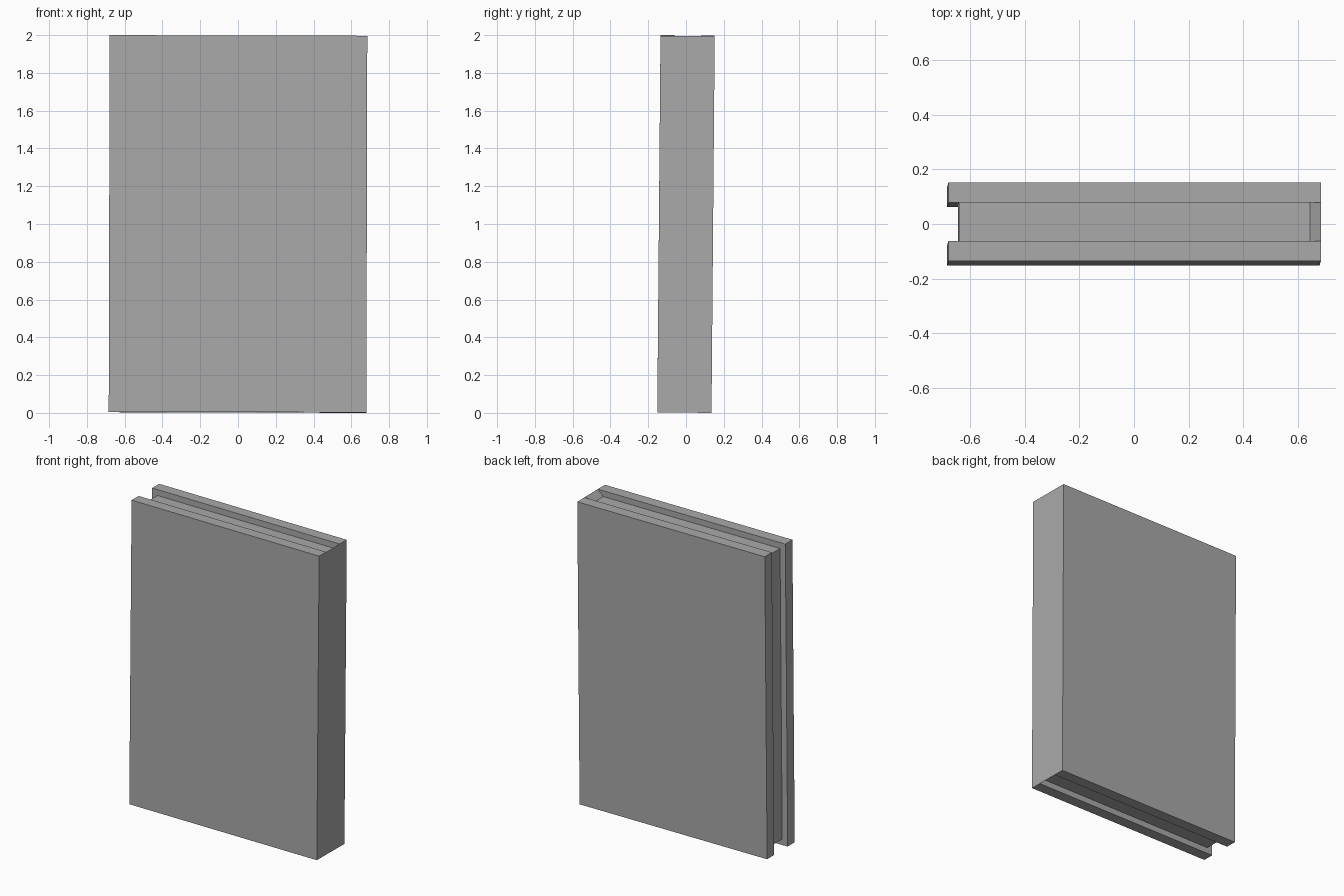
import bpy
import bmesh
from math import copysign

default = bpy.data.objects.get("Cube")
if default:
    bpy.data.objects.remove(default, do_unlink=True)

WIDTH, DEPTH, HEIGHT = 1.364, 0.287, 1.994
PAGE_HALF = 0.07    # half thickness of the page block
RECESS = 0.039      # how far the pages sit inside the covers

# Single flat material
grey = bpy.data.materials.new("plain_grey")
grey.use_nodes = True
colour = (0.4, 0.4, 0.4, 1)
grey.diffuse_color = colour
grey.node_tree.nodes["Principled BSDF"].inputs["Base Color"].default_value = colour

# Solid block, sliced into front cover, pages and back cover
bm = bmesh.new()
bmesh.ops.create_cube(bm, size=1)
bmesh.ops.scale(bm, vec=(WIDTH, DEPTH, HEIGHT), verts=bm.verts)
for y in (-PAGE_HALF, PAGE_HALF):
    bmesh.ops.bisect_plane(bm, geom=bm.verts[:] + bm.edges[:] + bm.faces[:],
                           plane_co=(0, y, 0), plane_no=(0, 1, 0))

# Sink the page edges on every side but the spine
bm.normal_update()
pages = [f for f in bm.faces
         if abs(f.calc_center_median().y) < 0.01 and f.normal.x < 0.5]
sunk = bmesh.ops.extrude_face_region(bm, geom=pages)["geom"]
for v in sunk:
    if isinstance(v, bmesh.types.BMVert):
        v.co.x -= copysign(RECESS, v.co.x)
        v.co.z -= copysign(RECESS, v.co.z)
bmesh.ops.delete(bm, geom=[f for f in pages if f.is_valid], context="FACES")

# Clean the seams on the spine
bmesh.ops.dissolve_limit(bm, angle_limit=0.01, verts=bm.verts[:], edges=bm.edges[:])
bmesh.ops.recalc_face_normals(bm, faces=bm.faces[:])

mesh = bpy.data.meshes.new("book")
bm.to_mesh(mesh)
bm.free()
mesh.materials.append(grey)
book = bpy.data.objects.new("book", mesh)
bpy.context.collection.objects.link(book)

# Stand the book with its slight lean
book.location.z = 1
book.rotation_euler = (-0.0085, 0.0025, 0)
